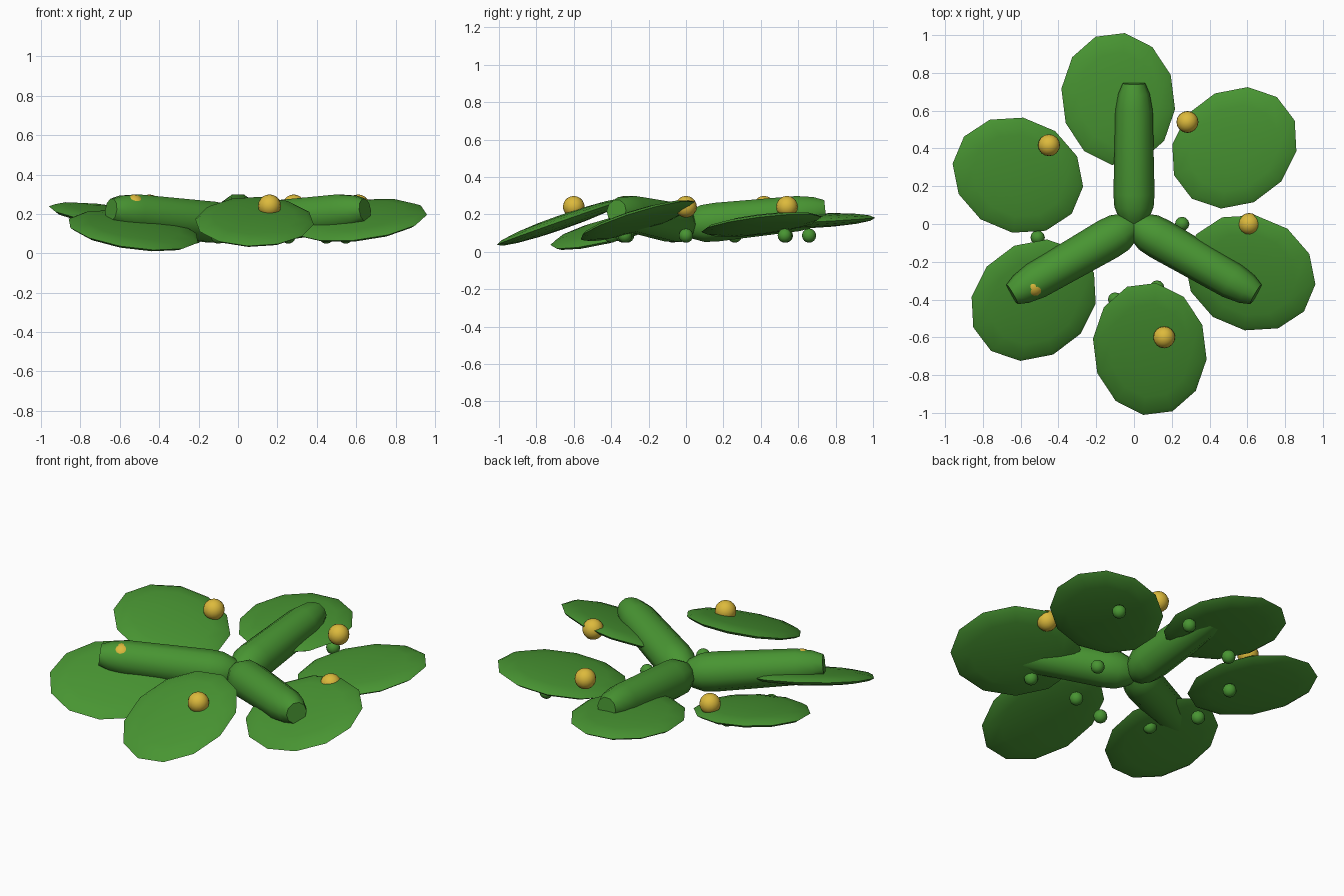
import bpy, bmesh, math
from mathutils import Matrix, Vector

if "Cube" in bpy.data.objects:
    bpy.data.objects.remove(bpy.data.objects["Cube"])


def material(name, rgb):
    m = bpy.data.materials.new(name)
    m.diffuse_color = (*rgb, 1)
    m.use_nodes = True
    m.node_tree.nodes["Principled BSDF"].inputs["Base Color"].default_value = m.diffuse_color
    return m


GREEN = material("leaf green", (0.065, 0.30, 0.032))
YELLOW = material("flower yellow", (0.72, 0.49, 0.045))


def finish(bm, name, mat, angle=40):
    bmesh.ops.recalc_face_normals(bm, faces=bm.faces)
    me = bpy.data.meshes.new(name)
    bm.to_mesh(me)
    bm.free()
    me.materials.append(mat)
    ob = bpy.data.objects.new(name, me)
    bpy.context.collection.objects.link(ob)
    bpy.ops.object.select_all(action='DESELECT')
    ob.select_set(True)
    bpy.context.view_layer.objects.active = ob
    bpy.ops.object.shade_smooth_by_angle(angle=math.radians(angle))
    return ob


def ball(name, loc, r, mat, seg=16, rings=10):
    bm = bmesh.new()
    bmesh.ops.create_uvsphere(bm, u_segments=seg, v_segments=rings, radius=r,
                              matrix=Matrix.Translation(loc))
    finish(bm, name, mat)


def pad(index, deg, height, sx, sy):
    """Flattened 12-sided oval pad, sloping by sx and sy."""
    a = math.radians(deg)
    c, s = math.cos(a), math.sin(a)
    centre = Vector((0.667 * c, 0.667 * s, height))
    along = Vector((c, s, sx * c + sy * s)) * 0.354
    across = Vector((-s, c, -sx * s + sy * c)) * 0.302
    normal = Vector((-sx, -sy, 1)).normalized() * 0.038
    bm = bmesh.new()
    bmesh.ops.create_uvsphere(bm, u_segments=12, v_segments=8, radius=1,
                              matrix=Matrix.Rotation(math.radians(15), 4, 'Z'))
    for v in bm.verts:
        p = v.co.copy()
        v.co = centre + along * p.x + across * p.y + normal * p.z
    finish(bm, f"pad_{index}", GREEN, 60)


def branch(index, deg):
    """Rounded stem running outward and slightly upward from the middle."""
    a = math.radians(deg)
    out = Vector((math.cos(a), math.sin(a), 0.105))
    side = Vector((-math.sin(a), math.cos(a), 0))
    up = out.cross(side).normalized()
    base = Vector((0, 0, 0.142))
    profile = [(-0.01, 0.05), (0.03, 0.08), (0.09, 0.104), (0.16, 0.109),
               (0.6, 0.099), (0.69, 0.083), (0.745, 0.06)]
    n = 10
    bm = bmesh.new()
    rings = []
    for d, r in profile:
        rings.append([bm.verts.new(base + out * d
                      + side * (r * math.cos(math.tau * k / n))
                      + up * (r * math.sin(math.tau * k / n))) for k in range(n)])
    for r0, r1 in zip(rings, rings[1:]):
        for k in range(n):
            j = (k + 1) % n
            bm.faces.new((r0[k], r0[j], r1[j], r1[k]))
    bm.faces.new(rings[0])
    bm.faces.new(rings[-1])
    finish(bm, f"branch_{index}", GREEN)


# Ring of six pads: angle, height, slopes
for i, p in enumerate([(37.2, 0.147, 0.12, 0.10), (97.2, 0.165, -0.02, 0.05),
                       (157.2, 0.182, -0.14, 0.14), (217.2, 0.115, -0.17, 0.28),
                       (277.2, 0.16, 0.02, 0.35), (337.2, 0.167, 0.14, 0.32)]):
    pad(i + 1, *p)

# Three branches
for i, d in enumerate((90, 210, 330)):
    branch(i + 1, d)

# Yellow flowers on top
for i, (x, y) in enumerate([(0.61, 0), (0.283, 0.54), (-0.45, 0.417),
                            (-0.53, -0.33), (0.16, -0.6)]):
    ball(f"flower_{i + 1}", (x, y, 0.241), 0.058, YELLOW)

# Green buds below, every 36 degrees
for i, r in enumerate((0.255, 0.0, 0.678, 0.576, 0.522, 0.515, 0.49, 0.412, 0.358, 0.555)):
    if i == 1:
        x, y = 0.547, 0.528
    else:
        deg = (0, 0, 76, 112, 150, 188, 220, 256, 290, 324)[i]
        x, y = r * math.cos(math.radians(deg)), r * math.sin(math.radians(deg))
    ball(f"bud_{i + 1}", (x, y, 0.087), 0.038, GREEN, 12, 8)
